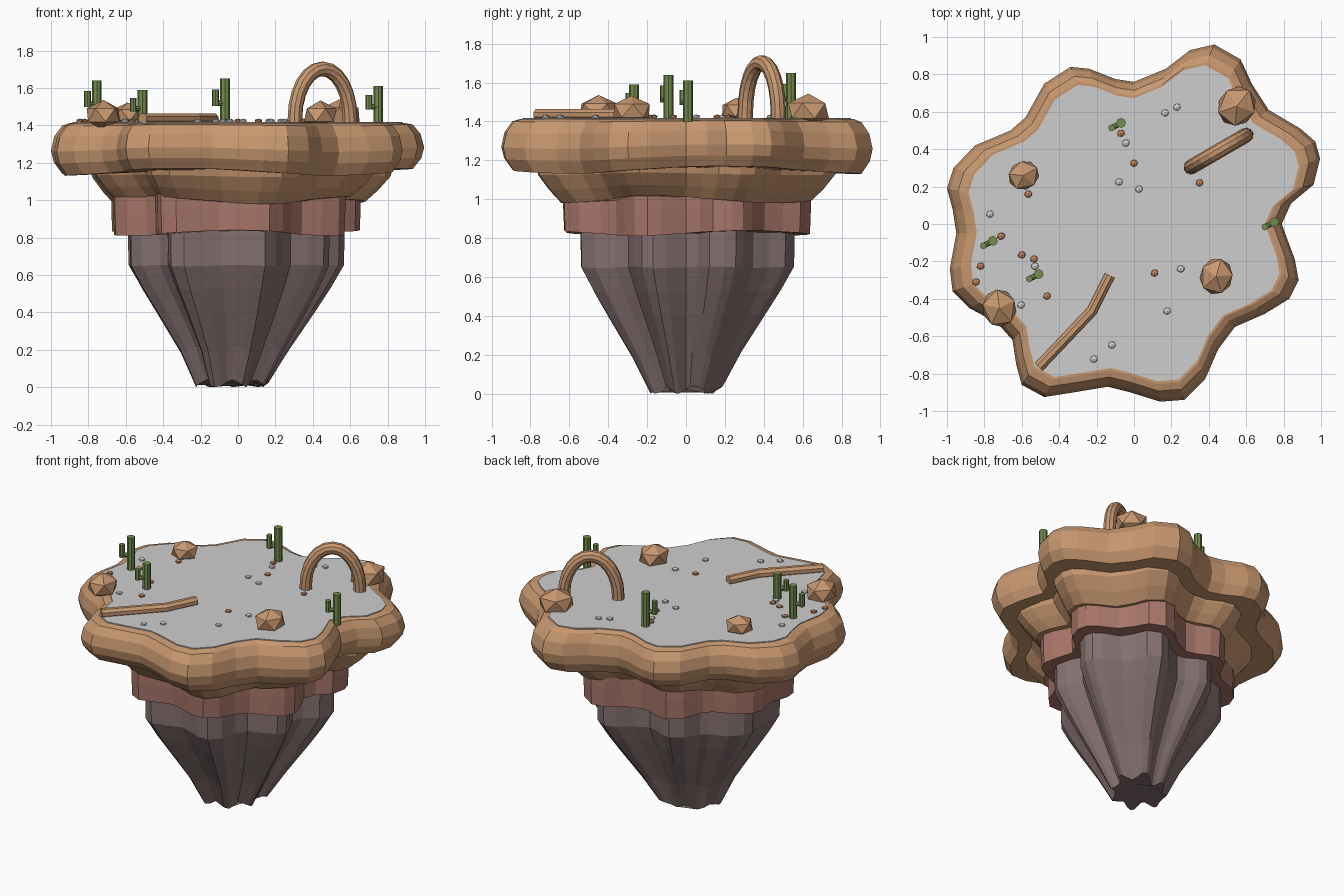
import bpy, bmesh, math
from mathutils import Vector, Matrix

if "Cube" in bpy.data.objects:
    bpy.data.objects.remove(bpy.data.objects["Cube"])


def srgb(r, g, b):
    return tuple(((c / 255 + 0.055) / 1.055) ** 2.4 for c in (r, g, b)) + (1,)


def material(name, *rgb):
    m = bpy.data.materials.new(name)
    m.diffuse_color = srgb(*rgb)
    m.use_nodes = True
    m.node_tree.nodes["Principled BSDF"].inputs["Base Color"].default_value = m.diffuse_color
    return m


SAND = material("sandstone", 200, 152, 112)
RED = material("red rock", 168, 118, 105)
DARK = material("dark rock", 134, 113, 113)
GREY = material("pale grey", 206, 206, 206)
GREEN = material("cactus green", 116, 142, 78)
RUST = material("rust pebble", 190, 128, 88)


def finish(name, bm, mat):
    bmesh.ops.recalc_face_normals(bm, faces=bm.faces)
    me = bpy.data.meshes.new(name)
    bm.to_mesh(me)
    bm.free()
    me.materials.append(mat)
    ob = bpy.data.objects.new(name, me)
    bpy.context.collection.objects.link(ob)
    return ob


# lobed island outline seen from above
OUTLINE = [
    (.995, .35), (.96, .21), (.84, .11), (.79, 0), (.86, -.19), (.88, -.30), (.83, -.40),
    (.70, -.48), (.54, -.55), (.45, -.67), (.38, -.83), (.27, -.94), (.14, -.95), (-.02, -.90),
    (-.14, -.87), (-.32, -.90), (-.48, -.925), (-.60, -.86), (-.63, -.75), (-.65, -.62),
    (-.73, -.53), (-.88, -.45), (-.97, -.36), (-.985, -.24), (-.95, -.05), (-.97, .08),
    (-1, .19), (-.965, .30), (-.85, .42), (-.66, .50), (-.58, .57), (-.48, .75), (-.34, .84),
    (-.24, .83), (-.1, .775), (0, .76), (.17, .83), (.30, .93), (.43, .96), (.57, .88),
    (.63, .75), (.72, .61), (.89, .51), (.97, .44)]


def loft(name, mat, profile, k=1.0, wave=0.0, phase=0.0, freq=3):
    """Stack scaled outlines (z, scale, x shift); wave ripples the lower rings."""
    bm = bmesh.new()
    rings = []
    for i, (z, s, dx) in enumerate(profile):
        ring = []
        for x, y in OUTLINE:
            r, a = math.hypot(x, y), math.atan2(y, x)
            rr = s * (0.87 + k * (r - 0.87))
            dz = wave * math.sin(freq * a + phase) * i / (len(profile) - 1)
            ring.append(bm.verts.new((rr * math.cos(a) + dx, rr * math.sin(a), z + dz)))
        rings.append(ring)
    n = len(OUTLINE)
    for lo, hi in zip(rings, rings[1:]):
        for j in range(n):
            bm.faces.new((lo[j], lo[(j + 1) % n], hi[(j + 1) % n], hi[j]))
    bm.faces.new(rings[0])
    bm.faces.new(rings[-1])
    return finish(name, bm, mat)


# island layers
loft("ground_surface", GREY, [(1.418, .885, 0), (1.40, .885, 0)])
loft("upper_rim", SAND, [(1.412, .90, 0), (1.40, .94, 0), (1.345, .982, 0), (1.27, 1, 0),
                         (1.21, .985, 0), (1.15, .94, 0)], wave=.02, phase=1)
loft("lower_rim", SAND, [(1.2, .82, .02), (1.13, .80, .02), (1.06, .74, .015), (1.0, .675, .01)],
     wave=.02, phase=2.5)
loft("red_band", RED, [(1.05, .66, -.01), (.95, .66, -.01), (.825, .655, -.01)],
     k=1.08, wave=.015, phase=0)
loft("rock_root", DARK, [(.9, .56, -.01), (.65, .555, -.01), (.53, .49, -.01), (.40, .41, -.01),
                         (.20, .285, -.015), (.02, .19, -.03)], k=1.25, wave=.02, freq=7)


def tube(name, mat, path, radius, sides=8):
    """Sweep a regular polygon along a path."""
    bm = bmesh.new()
    pts = [Vector(p) for p in path]
    rings = []
    plane = (pts[-1] - pts[0]).cross(pts[len(pts) // 2] - pts[0]).normalized()
    for i, p in enumerate(pts):
        t = (pts[min(i + 1, len(pts) - 1)] - pts[max(i - 1, 0)]).normalized()
        side = t.cross(plane).normalized()
        rings.append([bm.verts.new(p + radius * (
            math.cos(2 * math.pi * (j + .5) / sides) * side
            + math.sin(2 * math.pi * (j + .5) / sides) * plane)) for j in range(sides)])
    for a, b in zip(rings, rings[1:]):
        for j in range(sides):
            bm.faces.new((a[j], a[(j + 1) % sides], b[(j + 1) % sides], b[j]))
    bm.faces.new(rings[0])
    bm.faces.new(rings[-1])
    return finish(name, bm, mat)


# stone arch and low ridge
arch = [(.305, .305, 1.39)]
for i in range(13):
    c = -math.cos(math.pi * i / 12)
    arch.append((.452 + .147 * c, .39 + .085 * c, 1.44 + .262 * math.sin(math.pi * i / 12)))
arch.append((.599, .475, 1.39))
tube("stone_arch", SAND, arch, .04, 10)
tube("stone_ridge", SAND, [(-.51, -.765, 1.435), (-.225, -.465, 1.435), (-.13, -.275, 1.435)], .031)


def blob(name, mat, x, y, z, rx, rz, turn, sub=1):
    bm = bmesh.new()
    bmesh.ops.create_icosphere(
        bm, subdivisions=sub, radius=1,
        matrix=Matrix.Translation((x, y, z)) @ Matrix.Rotation(turn, 4, 'Z')
        @ Matrix.Diagonal((rx, rx * .9, rz, 1)))
    return finish(name, bm, mat)


# boulders
for i, (x, y, r) in enumerate([(-.59, .26, .093), (.55, .63, .122), (.44, -.28, .108), (-.72, -.45, .112)]):
    blob(f"boulder_{i + 1}", SAND, x, y, 1.455, r, r * .72, .5 + i * .4)

# pebbles
RUSTY = [(-.07, .485), (0, .325), (.35, .22), (-.565, .16), (-.71, -.065), (-.82, -.225),
         (-.845, -.31), (-.6, -.165), (-.535, -.187), (-.465, -.385), (.11, -.262)]
PALE = [(.23, .625), (.166, .594), (-.043, .433), (-.08, .225), (.027, .187), (-.77, .053),
        (-.53, -.225), (-.604, -.433), (.25, -.24), (.177, -.465), (-.118, -.647), (-.214, -.722)]
for label, mat, spots in (("rust_pebble", RUST, RUSTY), ("pale_pebble", GREY, PALE)):
    for i, (x, y) in enumerate(spots):
        blob(f"{label}_{i + 1}", mat, x, y, 1.424, .023, .012, .4)


def cylinder(bm, x, y, z0, z1, r):
    bmesh.ops.create_cone(bm, cap_ends=True, segments=8, radius1=r, radius2=r, depth=z1 - z0,
                          matrix=Matrix.Translation((x, y, (z0 + z1) / 2)))


# cacti: trunk, elbow and raised arm
for i, (x, y, top) in enumerate([(-.755, -.09, 1.64), (-.51, -.268, 1.59), (-.07, .54, 1.65), (.75, .01, 1.61)]):
    h = top - 1.4
    elbow = 1.4 + h * .47
    arm = Vector((-.05, -.026, 0))
    bm = bmesh.new()
    cylinder(bm, x, y, 1.4, top, .026)
    cylinder(bm, x + arm.x, y + arm.y, elbow - .015, 1.4 + h * .77, .018)
    turn = arm.to_track_quat('Z', 'Y').to_matrix().to_4x4()
    bmesh.ops.create_cone(bm, cap_ends=True, segments=8, radius1=.015, radius2=.015, depth=arm.length,
                          matrix=Matrix.Translation(Vector((x, y, elbow)) + arm / 2) @ turn)
    finish(f"cactus_{i + 1}", bm, GREEN)
